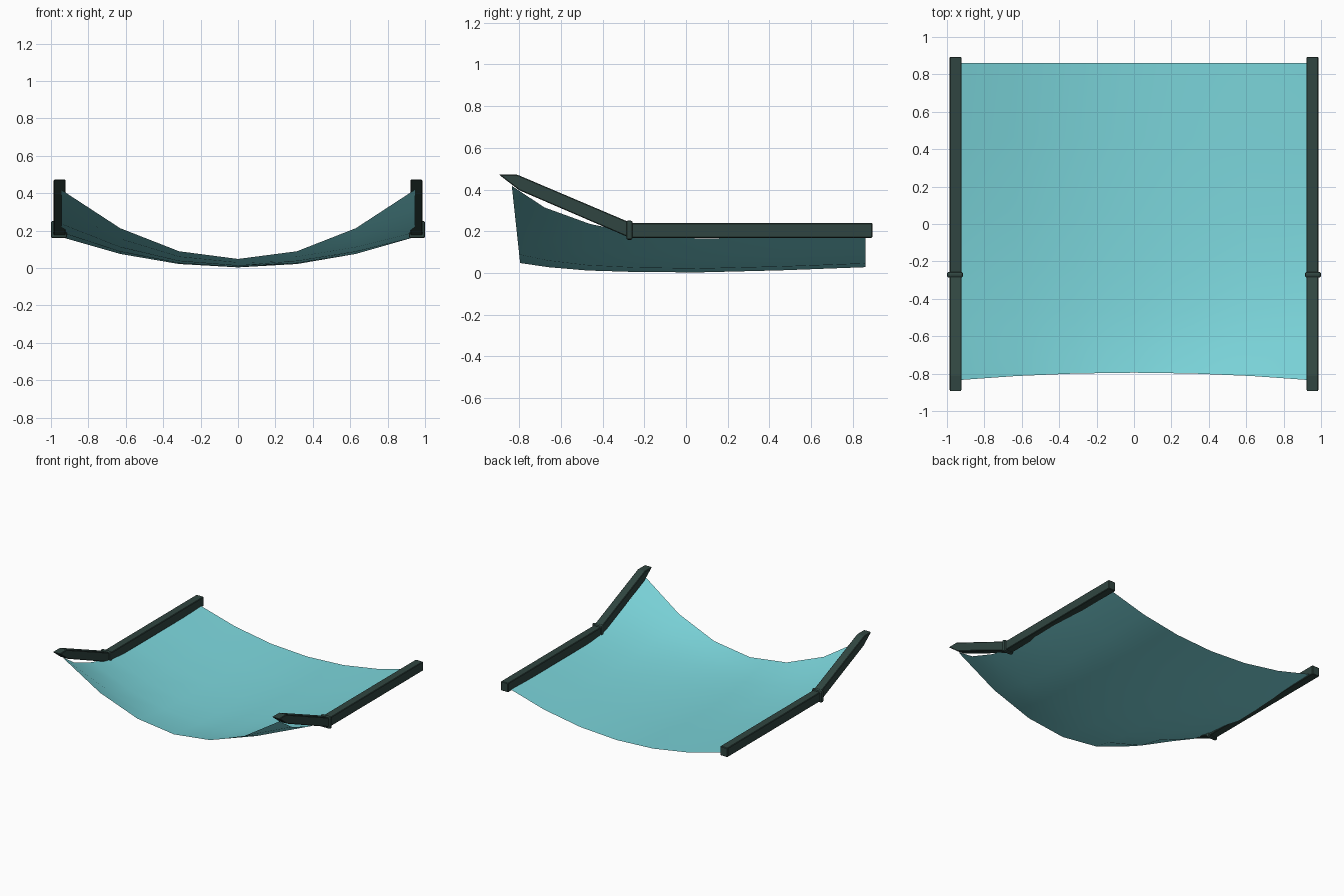
import bpy, bmesh

if "Cube" in bpy.data.objects:
    bpy.data.objects.remove(bpy.data.objects["Cube"])


def material(name, rgb):
    m = bpy.data.materials.new(name)
    m.diffuse_color = (*rgb, 1)
    m.use_nodes = True
    m.node_tree.nodes["Principled BSDF"].inputs["Base Color"].default_value = m.diffuse_color
    return m


TEAL = material("teal fabric", (0.20, 0.67, 0.71))
DARK = material("dark green metal", (0.03, 0.06, 0.052))


def finish(name, bm, mat):
    me = bpy.data.meshes.new(name)
    bm.to_mesh(me)
    bm.free()
    me.materials.append(mat)
    ob = bpy.data.objects.new(name, me)
    bpy.context.collection.objects.link(ob)
    return ob


def extrude_profile(name, pts, x0, x1, bevel, segments=1):
    """Extrude a (y, z) side profile from x0 to x1 and soften its edges."""
    bm = bmesh.new()
    face = bm.faces.new([bm.verts.new((x0, y, z)) for y, z in pts])
    out = bmesh.ops.extrude_face_region(bm, geom=[face])
    for v in out["geom"]:
        if isinstance(v, bmesh.types.BMVert):
            v.co.x = x1
    bmesh.ops.recalc_face_normals(bm, faces=bm.faces)
    bmesh.ops.bevel(bm, geom=list(bm.edges), offset=bevel, segments=segments,
                    profile=0.5, affect='EDGES', clamp_overlap=True)
    return finish(name, bm, DARK)


# Sagging fabric: each row is (side y, centre y, side z, centre z)
ROWS = [(-0.835, -0.795, 0.418, 0.048), (-0.68, -0.66, 0.315, 0.028),
        (-0.46, -0.47, 0.235, 0.012), (-0.24, -0.24, 0.19, 0.005),
        (0.06, 0.06, 0.165, 0.003), (0.46, 0.46, 0.172, 0.013),
        (0.86, 0.86, 0.185, 0.028)]
bm = bmesh.new()
grid = []
for ys, yc, zs, zc in ROWS:
    row = []
    for i in range(-3, 4):
        f = (i / 3) ** 2
        row.append(bm.verts.new((0.315 * i, yc + (ys - yc) * f, zc + (zs - zc) * f)))
    grid.append(row)
for a, b in zip(grid, grid[1:]):
    for i in range(6):
        face = bm.faces.new((a[i], a[i + 1], b[i + 1], b[i]))
        face.smooth = True
finish("fabric_sheet", bm, TEAL)

# Side rails: level rear tube, raised front tube with a flat-cut tip, elbow collar
REAR = [(-0.27, 0.168), (0.893, 0.168), (0.893, 0.24), (-0.27, 0.24)]
FRONT = [(-0.268, 0.168), (-0.268, 0.242), (-0.81, 0.472),
         (-0.897, 0.472), (-0.80, 0.397)]
COLLAR = [(-0.286, 0.159), (-0.256, 0.159), (-0.256, 0.252), (-0.286, 0.252)]
for side, s in (("left", -1), ("right", 1)):
    extrude_profile(side + "_rear_rail", REAR, s * 0.922, s * 0.986, 0.004)
    extrude_profile(side + "_front_rail", FRONT, s * 0.922, s * 0.986, 0.004)
    extrude_profile(side + "_elbow_collar", COLLAR, s * 0.914, s * 1.0, 0.01, 2)
